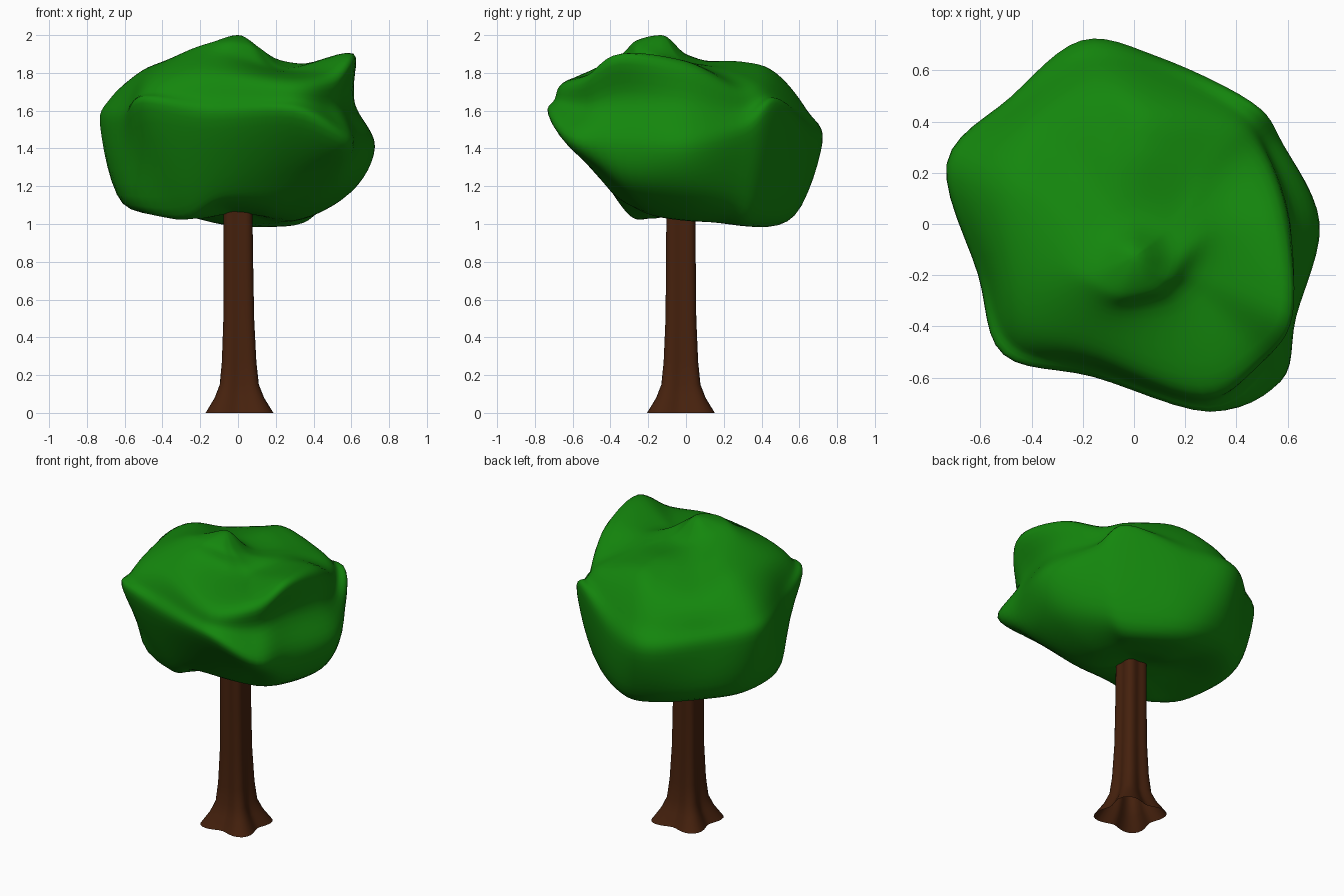
import bpy, bmesh
from math import cos, sin, radians, pi

if "Cube" in bpy.data.objects:
    bpy.data.objects.remove(bpy.data.objects["Cube"])

def material(name, rgb):
    m = bpy.data.materials.new(name)
    m.diffuse_color = (*rgb, 1)
    m.use_nodes = True
    m.node_tree.nodes["Principled BSDF"].inputs["Base Color"].default_value = m.diffuse_color
    return m

def skin(name, rings, mat, ends=()):
    """Surface through stacked rings, optionally fanned to (bottom, top) points."""
    bm = bmesh.new()
    rows = [[bm.verts.new(p) for p in ring] for ring in rings]
    n = len(rows[0])
    for a, b in zip(rows, rows[1:]):
        for i in range(n):
            j = (i + 1) % n
            bm.faces.new((a[i], a[j], b[j], b[i]))
    if ends:
        lo, hi = [bm.verts.new(p) for p in ends]
        for i in range(n):
            j = (i + 1) % n
            bm.faces.new((rows[0][j], rows[0][i], lo))
            bm.faces.new((rows[-1][i], rows[-1][j], hi))
    me = bpy.data.meshes.new(name)
    bm.to_mesh(me)
    bm.free()
    ob = bpy.data.objects.new(name, me)
    bpy.context.collection.objects.link(ob)
    me.materials.append(mat)
    bpy.ops.object.select_all(action='DESELECT')
    ob.select_set(True)
    bpy.context.view_layer.objects.active = ob
    bpy.ops.object.shade_smooth_by_angle(angle=radians(60))
    return ob

def spline(p0, p1, p2, p3, t):
    return tuple(0.5 * (2*b + (c - a)*t + (2*a - 5*b + 4*c - d)*t*t
                        + (3*b - a - 3*c + d)*t**3)
                 for a, b, c, d in zip(p0, p1, p2, p3))

# Trunk: open tube, four root lobes on the diagonals, (height, mean radius, lobe depth)
profile = [(0, .190, .034), (.08, .138, .026), (.15, .110, .019), (.27, .098, .015),
           (.5, .088, .012), (.8, .085, .011), (1.1, .083, .011)]
rings = []
for z, r, d in profile:
    ring = []
    for k in range(48):
        a = 2 * pi * k / 48
        q = r - d * cos(4 * a)
        ring.append((q * cos(a) + .008 * (1 - z), q * sin(a) - .027, z))
    rings.append(ring)
skin("trunk", rings, material("bark", (.06, .015, .004)))

# Canopy: azimuth, underside z, lower edge r z, widest r z, waist r, shoulder r z, crown z
columns = [
    (0,   1.02, .60, 1.17, .725, 1.41, .62, .58, 1.85, 1.85),
    (28,  1.01, .55, 1.12, .66, 1.47, .60, .55, 1.73, 1.83),
    (46,  1.00, .53, 1.06, .66, 1.60, .60, .51, 1.76, 1.83),
    (82,  .99, .56, 1.04, .66, 1.44, .60, .46, 1.81, 1.86),
    (106, 1.00, .59, 1.07, .745, 1.44, .66, .52, 1.75, 1.84),
    (134, 1.05, .60, 1.10, .69, 1.46, .645, .54, 1.73, 1.82),
    (162, 1.07, .63, 1.11, .765, 1.51, .71, .52, 1.81, 1.87),
    (198, 1.05, .59, 1.10, .64, 1.50, .61, .52, 1.80, 1.90),
    (225, 1.03, .45, 1.09, .71, 1.60, .665, .56, 1.80, 1.92),
    (255, 1.10, .43, 1.20, .61, 1.55, .58, .52, 1.80, 1.90),
    (292, 1.09, .50, 1.25, .775, 1.56, .75, .68, 1.76, 1.84),
    (313, 1.06, .62, 1.27, .84, 1.44, .72, .71, 1.79, 1.82),
    (330, 1.04, .64, 1.21, .73, 1.42, .65, .70, 1.90, 1.83),
]
BOTTOM, TOP = (0, 0, 1.06), (0, -.13, 2.0)

def column_points(c):
    a = radians(c[0])
    x, y = cos(a), sin(a)
    return [BOTTOM, (.3*x, .3*y, c[1]), (c[2]*x, c[2]*y, c[3]),
            (c[4]*x, c[4]*y, c[5]),
            (c[6]*x, c[6]*y, (c[5] + c[8]) / 2), (c[7]*x, c[7]*y, c[8]),
            (.32*x, .32*y - .03, c[9]),
            (.15*x, .15*y - .12, 1.92 - .045*y - .025*x), TOP]

def mirrored(p, pole):
    return (2*pole[0] - p[0], 2*pole[1] - p[1], p[2])

# Spline the control net upward, then around
STEP = 6
profiles = []
for c in columns:
    p = column_points(c)
    p = [mirrored(p[1], BOTTOM)] + p + [mirrored(p[-2], TOP)]
    line = [spline(*p[i:i+4], s / STEP)
            for i in range(len(p) - 3) for s in range(STEP)]
    profiles.append(line[1:])
n = len(profiles)
rings = []
for row in range(len(profiles[0])):
    ring = []
    for i in range(n):
        q = [profiles[(i + k) % n][row] for k in (-1, 0, 1, 2)]
        ring += [spline(*q, s / STEP) for s in range(STEP)]
    rings.append(ring)
skin("canopy", rings, material("leaves", (.007, .24, .004)), (BOTTOM, TOP))
